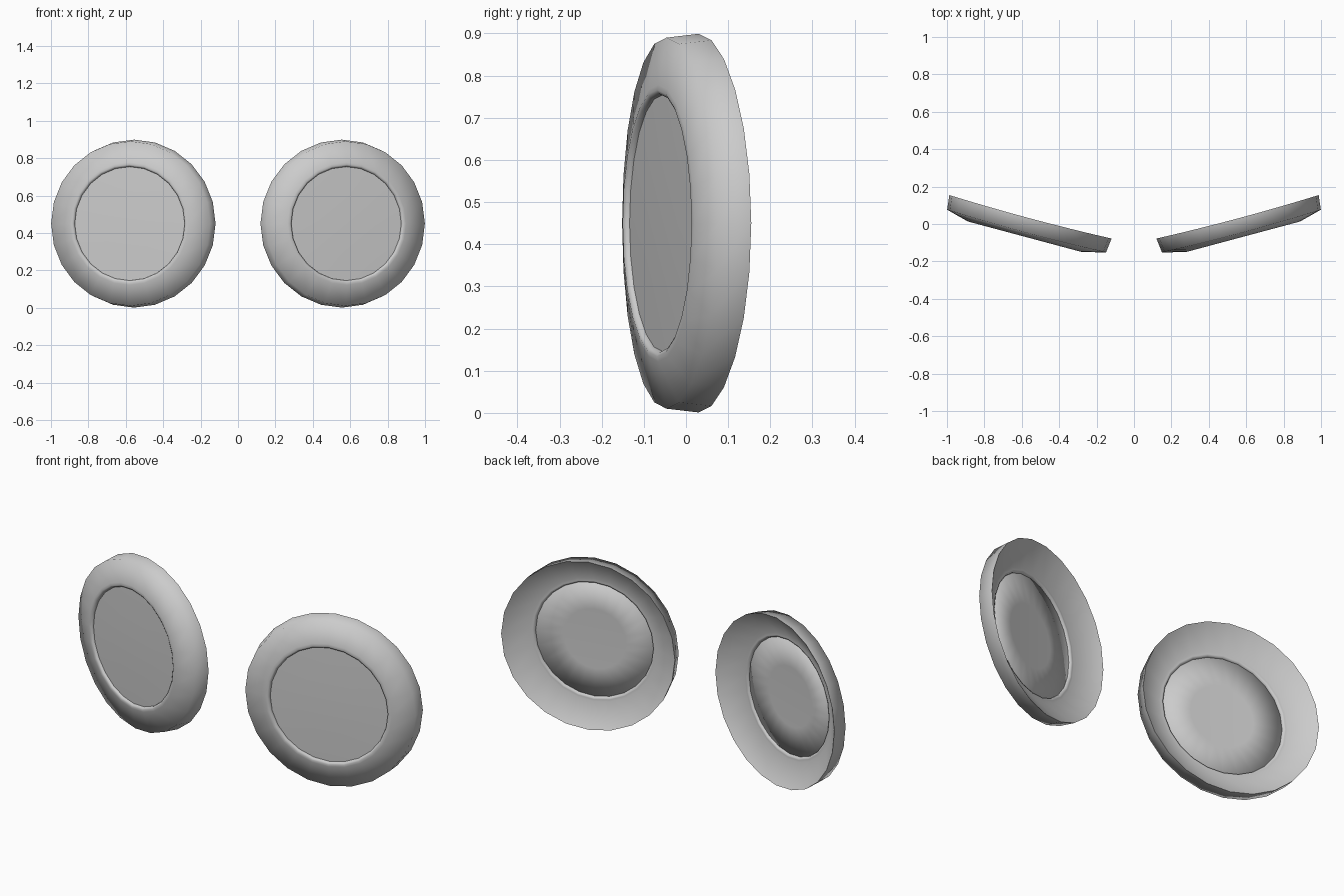
import bpy, bmesh, math

if "Cube" in bpy.data.objects:
    bpy.data.objects.remove(bpy.data.objects["Cube"])

SIDES = 24
TILT = math.radians(15)


def revolve(name, profile, closed, side, sharp_ring=None, bow=0.0):
    """Revolve (radius, forward) points round the disc axis, then tilt and place.
    bow pushes the top and bottom of the outer edge slightly forward."""
    bm = bmesh.new()
    rings = []
    for r, f in profile:
        if r == 0:
            rings.append([bm.verts.new((0, -f, 0))] * SIDES)
            continue
        push = bow if r > 0.4 else 0
        angles = [2 * math.pi * i / SIDES for i in range(SIDES)]
        rings.append([bm.verts.new((r * math.cos(a), -f - push * math.sin(a) ** 2, r * math.sin(a)))
                      for a in angles])
    pairs = list(zip(rings, rings[1:]))
    if closed:
        pairs.append((rings[-1], rings[0]))
    for a, b in pairs:
        for i in range(SIDES):
            j = (i + 1) % SIDES
            face = bm.faces.new(list(dict.fromkeys((a[i], a[j], b[j], b[i]))))
            face.smooth = True
    if sharp_ring is not None:
        ring = set(rings[sharp_ring])
        for e in bm.edges:
            if e.verts[0] in ring and e.verts[1] in ring:
                e.smooth = False
    bmesh.ops.recalc_face_normals(bm, faces=bm.faces)
    mesh = bpy.data.meshes.new(name)
    bm.to_mesh(mesh)
    bm.free()
    ob = bpy.data.objects.new(name, mesh)
    bpy.context.collection.objects.link(ob)
    ob.location = (side * 0.564, 0, 0.45)
    ob.rotation_euler.z = side * TILT


# Rim section: sloping front, outer wall, dished back, bead gripping the lens
rim = [(0.304, 0.056), (0.307, 0.066), (0.316, 0.071), (0.328, 0.068),
       (0.440, 0.039), (0.449, -0.040),
       (0.329, 0.044), (0.317, 0.041), (0.307, 0.046)]
# Lens section: very thin, slightly domed disc
lens = [(0, 0.062), (0.16, 0.061), (0.305, 0.057),
        (0.305, 0.054), (0.16, 0.058), (0, 0.059)]

for side, label in ((-1, "left"), (1, "right")):
    revolve(label + "_rim", rim, True, side, sharp_ring=5, bow=0.009)
    revolve(label + "_lens", lens, False, side, sharp_ring=2)
